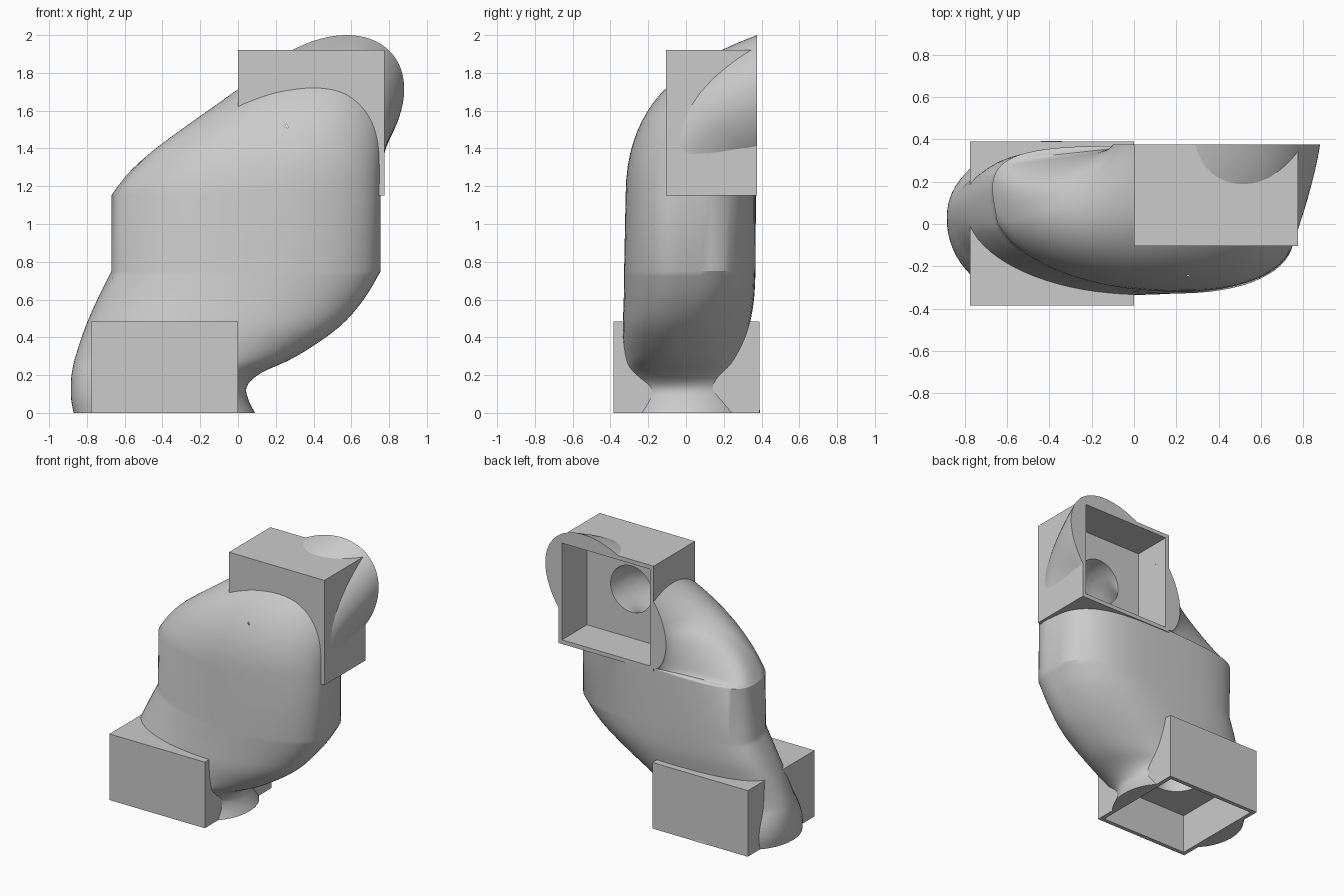
import bpy, bmesh
from math import sin, cos, pi, copysign
from mathutils import Vector

SEG = 72
BACK = 0.375
UP = Vector((0, 0, 1))

cube = bpy.data.objects.get("Cube")
if cube:
    bpy.data.objects.remove(cube)

grey = bpy.data.materials.new("plain grey")
grey.use_nodes = True
grey.diffuse_color = (0.6, 0.6, 0.6, 1)
grey.node_tree.nodes["Principled BSDF"].inputs["Base Color"].default_value = (0.6, 0.6, 0.6, 1)


def new_object(name, bm):
    bmesh.ops.recalc_face_normals(bm, faces=bm.faces)
    if bm.calc_volume(signed=True) < 0:
        bmesh.ops.reverse_faces(bm, faces=bm.faces)
    mesh = bpy.data.meshes.new(name)
    bm.to_mesh(mesh)
    bm.free()
    mesh.materials.append(grey)
    obj = bpy.data.objects.new(name, mesh)
    bpy.context.collection.objects.link(obj)
    return obj


def box(name, low, high):
    bm = bmesh.new()
    bmesh.ops.create_cube(bm, size=1)
    low, high = Vector(low), Vector(high)
    for v in bm.verts:
        v.co = (low + high) / 2 + v.co * (high - low)
    return new_object(name, bm)


def loft(name, rings):
    bm = bmesh.new()
    rows = [[bm.verts.new(p) for p in ring] for ring in rings]
    for a, b in zip(rows, rows[1:]):
        for i in range(SEG):
            j = (i + 1) % SEG
            bm.faces.new((a[i], a[j], b[j], b[i]))
    # Fan caps close both ends
    for row in (rows[0], rows[-1]):
        hub = bm.verts.new(sum((v.co for v in row), Vector()) / SEG)
        for i in range(SEG):
            bm.faces.new((row[i], row[(i + 1) % SEG], hub))
    return new_object(name, bm)


def power(value, exponent):
    return copysign(abs(value) ** exponent, value)


def bezier(a, b, c, d, u):
    return a * (1 - u) ** 3 + b * 3 * u * (1 - u) ** 2 + c * 3 * u * u * (1 - u) + d * u ** 3


def section(z, x_min, x_max, cy, hy, skew, back):
    """Skewed oval ring lying flat at height z, squarer on its back half."""
    ring = []
    for i in range(SEG):
        t = 2 * pi * i / SEG
        side = sin(t - skew * abs(cos(t))) if sin(t) > 0 else sin(t - skew)
        x = (x_min + x_max) / 2 + (x_max - x_min) / 2 * power(cos(t), back if sin(t) > 0 else 0.95)
        ring.append(Vector((x, cy + hy * power(side, back if side > 0 else 0.95), z)))
    return ring


def catmull(a, b, c, d, t):
    return [0.5 * (2 * q + (r - p) * t + (2 * p - 5 * q + 4 * r - s) * t * t
                   + (3 * q - p - 3 * r + s) * t ** 3) for p, q, r, s in zip(a, b, c, d)]


# Lower bend: height, left edge, right edge, y centre, y half width, skew, back squareness
stations = [
    (0.0, -0.87, 0.09, 0.005, 0.388, 0.0, 0.95),
    (0.07, -0.883, 0.055, 0.005, 0.375, 0.03, 0.95),
    (0.14, -0.885, 0.047, 0.0, 0.355, 0.08, 0.95),
    (0.21, -0.88, 0.12, -0.01, 0.335, 0.15, 0.95),
    (0.3, -0.86, 0.31, -0.01, 0.32, 0.2, 0.95),
    (0.45, -0.81, 0.53, 0.0, 0.335, 0.22, 0.85),
    (0.6, -0.745, 0.665, 0.015, 0.345, 0.22, 0.7),
    (0.75, -0.67, 0.755, 0.02, 0.348, 0.22, 0.6),
]
rings = []
last = len(stations) - 1
for k in range(last):
    four = [stations[min(max(k + o, 0), last)] for o in (-1, 0, 1, 2)]
    rings += [section(*catmull(*four, s / 4)) for s in range(4)]
rings.append(section(*stations[-1]))

# Straight middle band
shoulder = section(1.15, -0.67, 0.755, 0.025, 0.345, 0.22, 0.6)
rings.append(shoulder)

# Upper bend: each shoulder point curves round to a tilted oval on the back plane
STEPS = 20
angles = [2 * pi * i / SEG for i in range(SEG)]
mouth = [Vector((0.39 + 0.49 * cos(t), BACK, max(1.54 - 0.46 * sin(t - 0.387), 1.17)))
         for t in angles]
for s in range(1, STEPS + 1):
    ring = []
    for t, a, d in zip(angles, shoulder, mouth):
        left = (1 - cos(t)) / 2
        reach = (d - a).length * min(1, 4 * (d.z - a.z))
        pull = min(0.32 * reach, (0.6 - 0.35 * left) * (d.y - a.y))
        b = a + Vector((0.35 * left, 0, 0.42 + 0.16 * left)) * reach
        c = d - Vector((0.05 * reach, pull, 0.17 * (1 - left) * reach))
        ring.append(bezier(a, b, c, d, s / STEPS))
    rings.append(ring)
duct_body = loft("duct_body", rings)

# Square end housings
lower_housing = box("lower_housing", (-0.775, -0.385, 0), (0, 0.39, 0.485))
upper_housing = box("upper_housing", (0, -0.105, 1.15), (0.775, BACK, 1.92))

# Cutters: open pockets and the bent round passage between them
lower_pocket = box("lower_pocket_cutter", (-0.745, -0.355, -0.1), (-0.03, 0.36, 0.29))
upper_pocket = box("upper_pocket_cutter", (0.03, 0.085, 1.18), (0.745, 0.5, 1.89))

start, end = Vector((-0.385, 0, 0.28)), Vector((0.385, 0.1, 1.54))
rise, run = start + UP * 0.7, end - Vector((0, 0.42, 0))
passage_rings = []
for s in range(STEPS + 1):
    u = s / STEPS
    tangent = bezier(start, rise, run, end, u + 0.001) - bezier(start, rise, run, end, u - 0.001)
    turn = UP.rotation_difference(tangent)
    passage_rings.append([bezier(start, rise, run, end, u)
                          + turn @ Vector((cos(t), sin(t), 0)) * 0.17 for t in angles])
passage = loft("passage_cutter", passage_rings)

# Cut the hollows and shade
cutters = (lower_pocket, upper_pocket, passage)
for obj, tools in ((duct_body, cutters), (lower_housing, (lower_pocket, passage)),
                   (upper_housing, (upper_pocket, passage))):
    bpy.ops.object.select_all(action="DESELECT")
    obj.select_set(True)
    bpy.context.view_layer.objects.active = obj
    for tool in tools:
        cut = obj.modifiers.new("cut " + tool.name, "BOOLEAN")
        cut.operation = "DIFFERENCE"
        cut.solver = "MANIFOLD"
        cut.object = tool
        bpy.ops.object.modifier_apply(modifier=cut.name)
    bpy.ops.object.shade_smooth_by_angle(angle=pi / 6)
for tool in cutters:
    bpy.data.objects.remove(tool)
